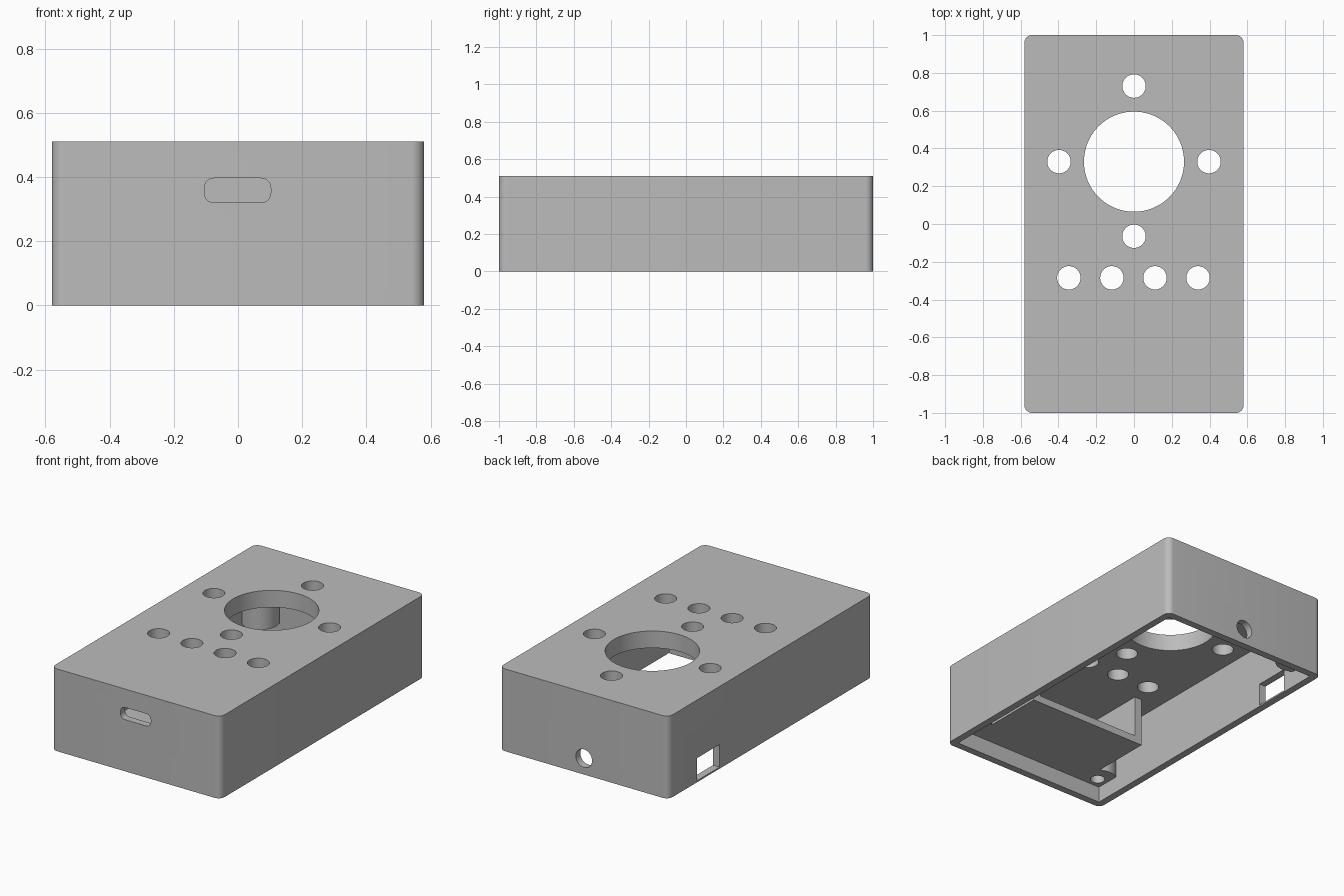
import bpy, bmesh
from math import radians
from mathutils import Matrix, Vector

old = bpy.data.objects.get("Cube")
if old:
    bpy.data.objects.remove(old, do_unlink=True)

grey = bpy.data.materials.new("plain grey")
grey.use_nodes = True
grey.diffuse_color = (0.5, 0.5, 0.5, 1)
grey.node_tree.nodes["Principled BSDF"].inputs["Base Color"].default_value = (0.5, 0.5, 0.5, 1)

HALF_X, HALF_Y, TOP = 0.58, 1.0, 0.51
WALL, CEILING, LEDGE = 0.045, 0.405, 0.10


def finish(name, bm):
    bmesh.ops.recalc_face_normals(bm, faces=bm.faces)
    mesh = bpy.data.meshes.new(name)
    bm.to_mesh(mesh)
    bm.free()
    mesh.materials.append(grey)
    ob = bpy.data.objects.new(name, mesh)
    bpy.context.collection.objects.link(ob)
    return ob


def box(name, lo, hi, radius=0, axis=2):
    """Box between two corners, with rounded edges along one axis."""
    lo, hi = Vector(lo), Vector(hi)
    bm = bmesh.new()
    bmesh.ops.create_cube(bm, size=1)
    for v in bm.verts:
        v.co = (lo + hi) / 2 + v.co * (hi - lo)
    if radius:
        edges = [e for e in bm.edges
                 if abs((e.verts[0].co - e.verts[1].co).normalized()[axis]) > 0.9]
        bmesh.ops.bevel(bm, geom=edges, offset=radius, segments=8,
                        profile=0.5, affect='EDGES')
    return finish(name, bm)


def cylinder(name, centre, radius, length, along_y=False, sides=48):
    bm = bmesh.new()
    turn = Matrix.Rotation(radians(90 if along_y else 0), 4, 'X')
    bmesh.ops.create_cone(bm, cap_ends=True, segments=sides, radius1=radius,
                          radius2=radius, depth=length,
                          matrix=Matrix.Translation(centre) @ turn)
    return finish(name, bm)


def activate(ob):
    bpy.ops.object.select_all(action='DESELECT')
    ob.select_set(True)
    bpy.context.view_layer.objects.active = ob


def cut(ob, cutters):
    """Subtract each cutter, then discard it."""
    activate(ob)
    for c in cutters:
        mod = ob.modifiers.new("cut", 'BOOLEAN')
        mod.operation, mod.solver, mod.object = 'DIFFERENCE', 'EXACT', c
        bpy.ops.object.modifier_apply(modifier=mod.name)
        bpy.data.objects.remove(c, do_unlink=True)


def smooth(ob):
    activate(ob)
    bpy.ops.object.shade_smooth_by_angle(angle=radians(30))


# Case: rounded block hollowed from below
case = box("case", (-HALF_X, -HALF_Y, 0), (HALF_X, HALF_Y, TOP), 0.04)
ix, iy = HALF_X - WALL, HALF_Y - WALL
cutters = [box("cavity", (-ix, -iy, -0.1), (ix, iy, CEILING))]

# Large round opening, four holes around it and a row of four below
cutters.append(cylinder("large_opening", (0, 0.33, 0.45), 0.265, 0.3, sides=96))
ring = [(0, 0.73), (0, -0.065), (-0.397, 0.33), (0.397, 0.33)]
row = [(-0.345 + 0.228 * i, -0.285) for i in range(4)]
for x, y in ring + row:
    cutters.append(cylinder("button_hole", (x, y, 0.45), 0.062, 0.3))

# Front slot, back cable hole and side window
cutters.append(box("slot", (-0.105, -1.1, 0.32), (0.102, -0.9, 0.396), 0.03, axis=1))
cutters.append(cylinder("cable_hole", (0, 1, 0.10), 0.056, 0.3, along_y=True))
cutters.append(box("window", (-0.7, 0.5, 0.01), (-0.5, 0.72, 0.15)))
cut(case, cutters)
smooth(case)

# Screw posts in the corners, with blind holes
for side, sx in (("left", 1), ("right", -1)):
    for end, sy in (("front", -1), ("back", 1)):
        x, y = sx * 0.47, sy * 0.89
        height = CEILING + 0.02 - LEDGE
        post = cylinder(f"{end}_{side}_screw_post", (x, y, LEDGE + height / 2), 0.109, height)
        cut(post, [cylinder("screw_hole", (x, y, LEDGE + 0.1), 0.042, 0.36)])
        smooth(post)

# Board tray behind the slot: floor and two side walls, open at the back
front, back = -iy - 0.01, -0.42
box("tray_floor", (-0.41, front, LEDGE), (0.41, back, LEDGE + 0.045))
for side, sx in (("left", 1), ("right", -1)):
    inner, outer = sorted((sx * 0.36, sx * 0.41))
    box(f"tray_{side}_wall", (inner, front, LEDGE + 0.045), (outer, back, CEILING + 0.01))
